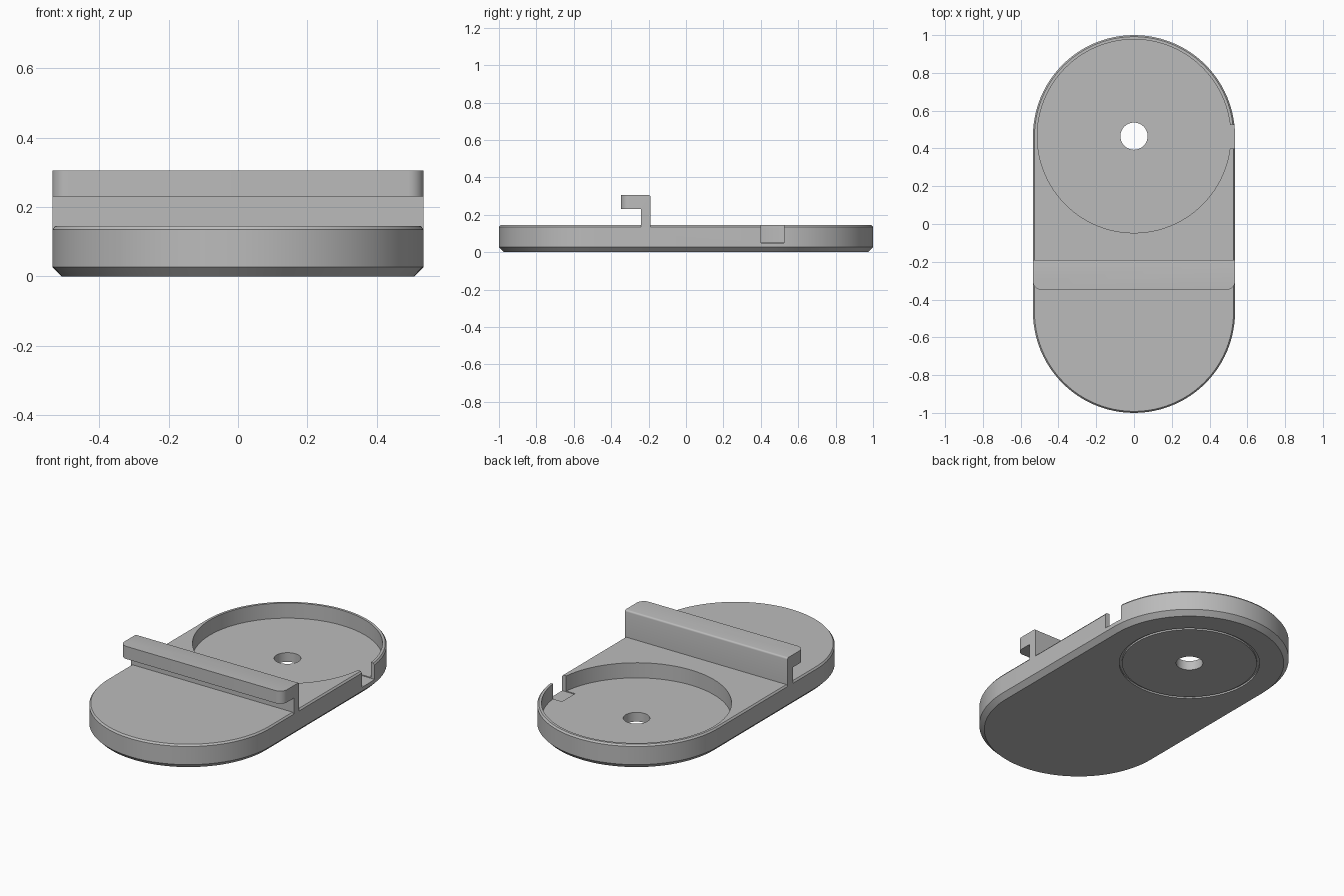
import bpy, bmesh, math

cube = bpy.data.objects.get("Cube")
if cube:
    bpy.data.objects.remove(cube, do_unlink=True)

grey = bpy.data.materials.new("plain_grey")
grey.use_nodes = True
grey.diffuse_color = (0.5, 0.5, 0.5, 1)
grey.node_tree.nodes["Principled BSDF"].inputs["Base Color"].default_value = (0.5, 0.5, 0.5, 1)

RADIUS, HALF, HEIGHT = 0.535, 0.465, 0.145   # end radius, arc centre offset, base height


def make_object(name, bm):
    bmesh.ops.recalc_face_normals(bm, faces=bm.faces)
    mesh = bpy.data.meshes.new(name)
    bm.to_mesh(mesh)
    bm.free()
    mesh.materials.append(grey)
    obj = bpy.data.objects.new(name, mesh)
    bpy.context.collection.objects.link(obj)
    return obj


def activate(obj):
    bpy.ops.object.select_all(action='DESELECT')
    obj.select_set(True)
    bpy.context.view_layer.objects.active = obj


def loft(name, levels, outline):
    """Stack copies of an outline, given as (z, radius) levels, and cap both ends."""
    bm = bmesh.new()
    rings = [[bm.verts.new((x, y, z)) for x, y in outline(r)] for z, r in levels]
    for low, high in zip(rings, rings[1:]):
        for i in range(len(low)):
            j = (i + 1) % len(low)
            bm.faces.new((low[i], low[j], high[j], high[i]))
    bm.faces.new(rings[0])
    bm.faces.new(rings[-1])
    return make_object(name, bm)


def stadium(r, steps=48):
    points = []
    for start, cy in ((0, HALF), (math.pi, -HALF)):
        for i in range(steps + 1):
            a = start + math.pi * i / steps
            points.append((r * math.cos(a), cy + r * math.sin(a)))
    return points


def circle(r, steps=96):
    return [(r * math.cos(math.tau * i / steps), HALF + r * math.sin(math.tau * i / steps))
            for i in range(steps)]


def box(name, low, high):
    bm = bmesh.new()
    bmesh.ops.create_cube(bm, size=1)
    for v in bm.verts:
        v.co = [h if c > 0 else l for c, l, h in zip(v.co, low, high)]
    return make_object(name, bm)


def cut(target, cutter):
    mod = target.modifiers.new("cut", 'BOOLEAN')
    mod.operation, mod.solver, mod.object = 'DIFFERENCE', 'EXACT', cutter
    activate(target)
    bpy.ops.object.modifier_apply(modifier=mod.name)
    bpy.data.objects.remove(cutter, do_unlink=True)


# Base plate with chamfered bottom and top edges
base = loft("base_plate", [(0, RADIUS - 0.027), (0.027, RADIUS),
                           (0.135, RADIUS), (HEIGHT, RADIUS - 0.008)], stadium)

# Round pocket, through hole and cable notch
cut(base, loft("pocket_cutter", [(0.055, 0.512), (0.3, 0.512)], circle))
cut(base, loft("hole_cutter", [(-0.1, 0.072), (0.3, 0.072)], circle))
cut(base, box("notch_cutter", (0.45, 0.4, 0.05), (0.6, 0.523, 0.3)))

# Thin ring groove on the underside
groove = loft("groove_cutter", [(-0.05, 0.378), (0.01, 0.378)], circle)
cut(groove, loft("groove_core", [(-0.1, 0.363), (0.1, 0.363)], circle))
cut(base, groove)

# Hooked rest: an inverted L profile across the plate
profile = [(-0.24, 0.135), (-0.19, 0.135), (-0.19, 0.305),
           (-0.348, 0.305), (-0.348, 0.23), (-0.24, 0.23)]
bm = bmesh.new()
face = bm.faces.new([bm.verts.new((-RADIUS, y, z)) for y, z in profile])
extruded = bmesh.ops.extrude_face_region(bm, geom=[face])["geom"]
for v in extruded:
    if isinstance(v, bmesh.types.BMVert):
        v.co.x = RADIUS


def edges_where(test):
    return [e for e in bm.edges if all(test(v.co) for v in e.verts)]


# Round the front corners of the arm, then soften its top back edge
corners = [e for e in edges_where(lambda c: c.y < -0.34)
           if abs(e.verts[0].co.x - e.verts[1].co.x) < 0.01]
bmesh.ops.bevel(bm, geom=corners, offset=0.045, segments=8, profile=0.5, affect='EDGES')
back = edges_where(lambda c: c.y > -0.2 and c.z > 0.3)
bmesh.ops.bevel(bm, geom=back, offset=0.01, segments=4, profile=0.5, affect='EDGES')
rest = make_object("hooked_rest", bm)

for obj in (base, rest):
    activate(obj)
    bpy.ops.object.shade_smooth_by_angle(angle=math.radians(30))
